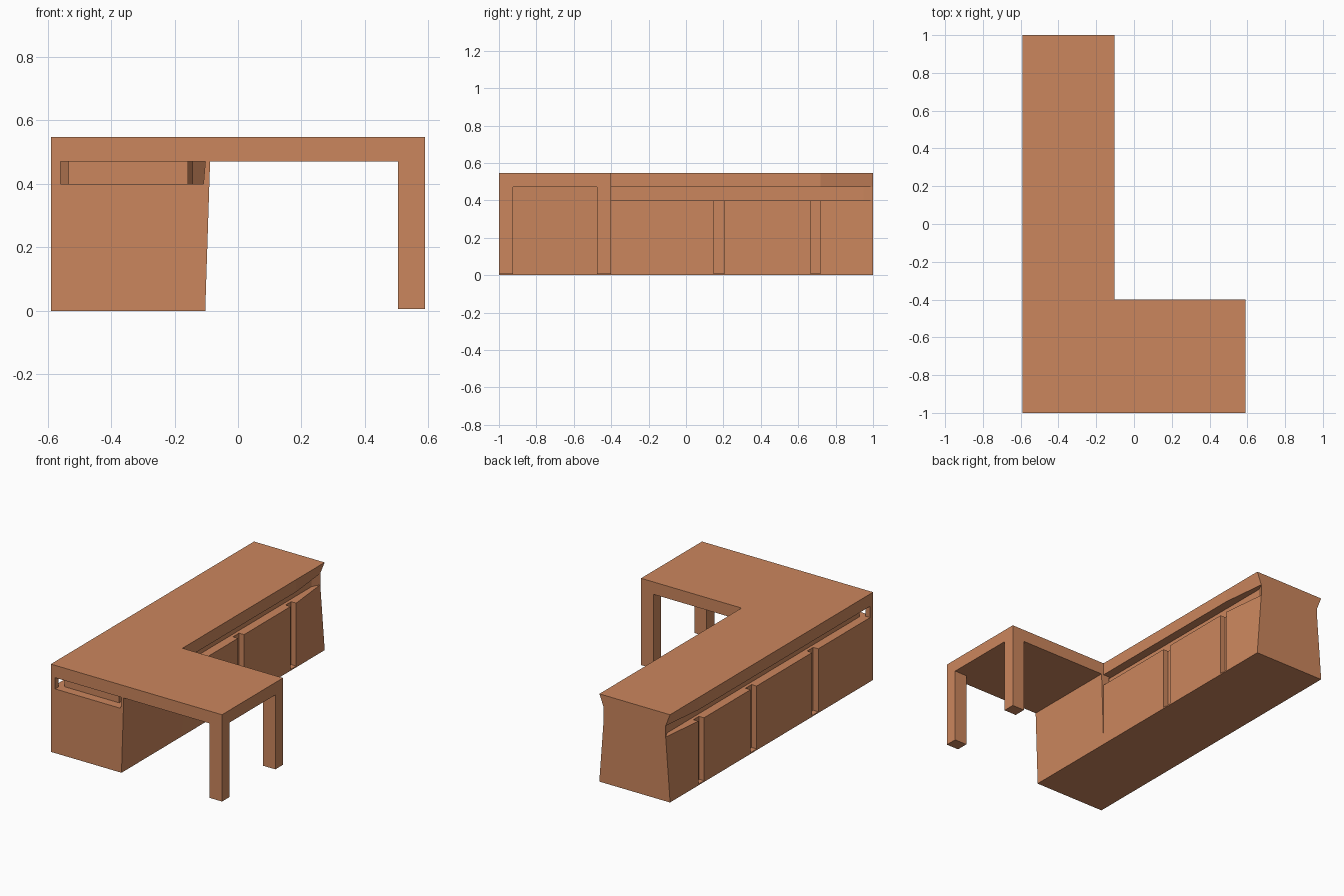
import bpy

if "Cube" in bpy.data.objects:
    bpy.data.objects.remove(bpy.data.objects["Cube"])

mat = bpy.data.materials.new("warm_wood")
mat.diffuse_color = (0.6, 0.24, 0.11, 1)
mat.use_nodes = True
mat.node_tree.nodes["Principled BSDF"].inputs["Base Color"].default_value = mat.diffuse_color

X0, X1, XE = -0.59, -0.103, 0.59      # cabinet sides, end of the extension
IN = 0.03                             # pinch of the back end
ZL, ZT, ZTOP = 0.40, 0.47, 0.547      # panel top, slab underside, slab top


def prism(name, bottom, top, z0, z1):
    """Solid between two counter-clockwise outlines with equal point counts."""
    n = len(bottom)
    verts = [(x, y, z0) for x, y in bottom] + [(x, y, z1) for x, y in top]
    faces = [tuple(reversed(range(n))), tuple(range(n, 2 * n))]
    faces += [(i, (i + 1) % n, n + (i + 1) % n, n + i) for i in range(n)]
    me = bpy.data.meshes.new(name)
    me.from_pydata(verts, [], faces)
    me.materials.append(mat)
    ob = bpy.data.objects.new(name, me)
    bpy.context.collection.objects.link(ob)
    return ob


def rect(x0, x1, y0, y1):
    return [(x0, y0), (x1, y0), (x1, y1), (x0, y1)]


def box(name, x0, x1, y0, y1, z0, z1):
    return prism(name, rect(x0, x1, y0, y1), rect(x0, x1, y0, y1), z0, z1)


# L-shaped desk top, pinched underneath at the back end
def slab_outline(pinch):
    return [(X0, -1), (XE, -1), (XE, -0.4), (X1, -0.4), (X1, 0.72),
            (X1 - pinch, 1), (X0 + pinch, 1), (X0, 0.72)]


prism("desk_top", slab_outline(IN), slab_outline(0), ZT, ZTOP)

# legs of the extension
for name, y in (("front_leg", -1), ("rear_leg", -0.475)):
    box(name, 0.505, XE, y, y + 0.075, 0.006, ZT)

# cabinet core, recessed neck and base plate
box("cabinet_core", X0 + 0.035, X1 - 0.035, -0.95, 0.99, 0.005, ZL)
box("cabinet_neck", X0 + 0.055, X1 - 0.055, -0.945, 0.99, ZL, ZT)
box("base_plate", X0, X1, -1, 1, 0, 0.008)

# front panel and the corner post beside its recess
box("front_panel", X0, X1, -1, -0.94, 0.008, ZL)
box("corner_post", X0, X0 + IN, -1, -0.97, ZL, ZT)

# side panels with open gaps between them
for i, (y0, y1) in enumerate([(-0.94, -0.46), (-0.40, 0.147), (0.207, 0.665)]):
    box(f"left_panel_{i}", X0, X0 + 0.04, y0, y1, 0.008, ZL)
    if i:
        box(f"right_panel_{i}", X1 - 0.04, X1, y0, y1, 0.008, ZL)

# back end block: panels taper into the pinched end
prism("back_block", rect(X0, X1, 0.72, 1),
      [(X0, 0.72), (X1, 0.72), (X1 - IN, 1), (X0 + IN, 1)], 0.008, ZL)
a, b = X0 + 0.055, X1 - 0.055
end = [(a, 0.95), (b, 0.95), (X1 - IN, 1), (X0 + IN, 1)]
prism("back_neck", end, end, ZL, ZT)

# full-height, slightly leaning wall under the extension
prism("kneehole_wall", rect(X1 - 0.04, X1, -1, -0.4),
      [(X1, -1), (-0.088, -1), (-0.088, -0.4), (X1 - 0.04, -0.4)], 0.008, ZT)
